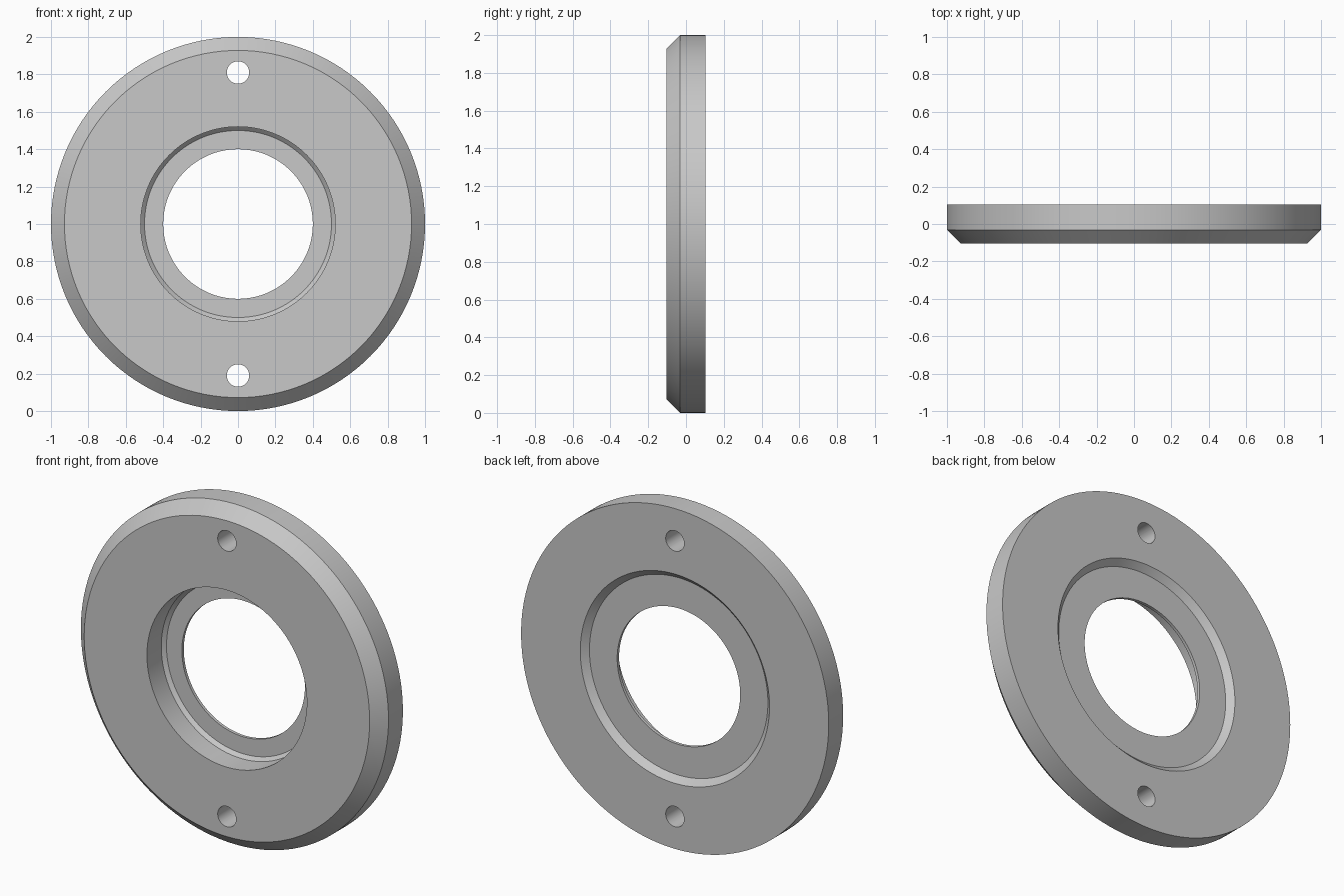
import bpy, bmesh
from math import radians, tau
from mathutils import Matrix, Vector

cube = bpy.data.objects.get("Cube")
if cube:
    bpy.data.objects.remove(cube, do_unlink=True)

SEGMENTS = 128
CENTRE = Vector((0, 0, 1))

grey = bpy.data.materials.new("plain_grey")
grey.use_nodes = True
colour = (0.58, 0.58, 0.58, 1)
grey.diffuse_color = colour
grey.node_tree.nodes["Principled BSDF"].inputs["Base Color"].default_value = colour


def add_object(name, bm):
    bmesh.ops.recalc_face_normals(bm, faces=bm.faces)
    mesh = bpy.data.meshes.new(name)
    bm.to_mesh(mesh)
    bm.free()
    mesh.materials.append(grey)
    obj = bpy.data.objects.new(name, mesh)
    obj.location = CENTRE
    bpy.context.collection.objects.link(obj)
    return obj


# Flange ring: closed section of (radius, y) turned about the y axis
section = [
    (0.928, -0.103), (1.0, -0.031), (1.0, 0.103),    # chamfered rim
    (0.615, 0.103), (0.58, 0.068),                   # shallow back recess
    (0.40, 0.068), (0.40, 0.05),                     # thin inner lip
    (0.50, 0.05), (0.52, 0.03), (0.52, -0.103),      # front bore
]
bm = bmesh.new()
verts = [bm.verts.new((r, y, 0)) for r, y in section]
edges = [bm.edges.new((verts[i - 1], verts[i])) for i in range(len(verts))]
bmesh.ops.spin(bm, geom=verts + edges, cent=(0, 0, 0), axis=(0, 1, 0),
               angle=tau, steps=SEGMENTS, use_merge=True)
bmesh.ops.remove_doubles(bm, verts=bm.verts, dist=0.0001)
ring = add_object("flange_ring", bm)

# Two bolt holes drilled through, top and bottom
bm = bmesh.new()
for side in (-1, 1):
    bmesh.ops.create_cone(
        bm, cap_ends=True, segments=48, radius1=0.06, radius2=0.06, depth=0.5,
        matrix=Matrix.Translation((0, 0, side * 0.81)) @ Matrix.Rotation(radians(90), 4, 'X'))
drill = add_object("bolt_hole_cutter", bm)
drill.hide_render = True

cut = ring.modifiers.new("bolt_holes", 'BOOLEAN')
cut.operation = 'DIFFERENCE'
cut.solver = 'EXACT'
cut.object = drill

bpy.ops.object.select_all(action='DESELECT')
ring.select_set(True)
bpy.context.view_layer.objects.active = ring
bpy.ops.object.modifier_apply(modifier=cut.name)
bpy.data.objects.remove(drill, do_unlink=True)

# Smooth round walls, crisp edges
bpy.ops.object.shade_smooth_by_angle(angle=radians(30))
